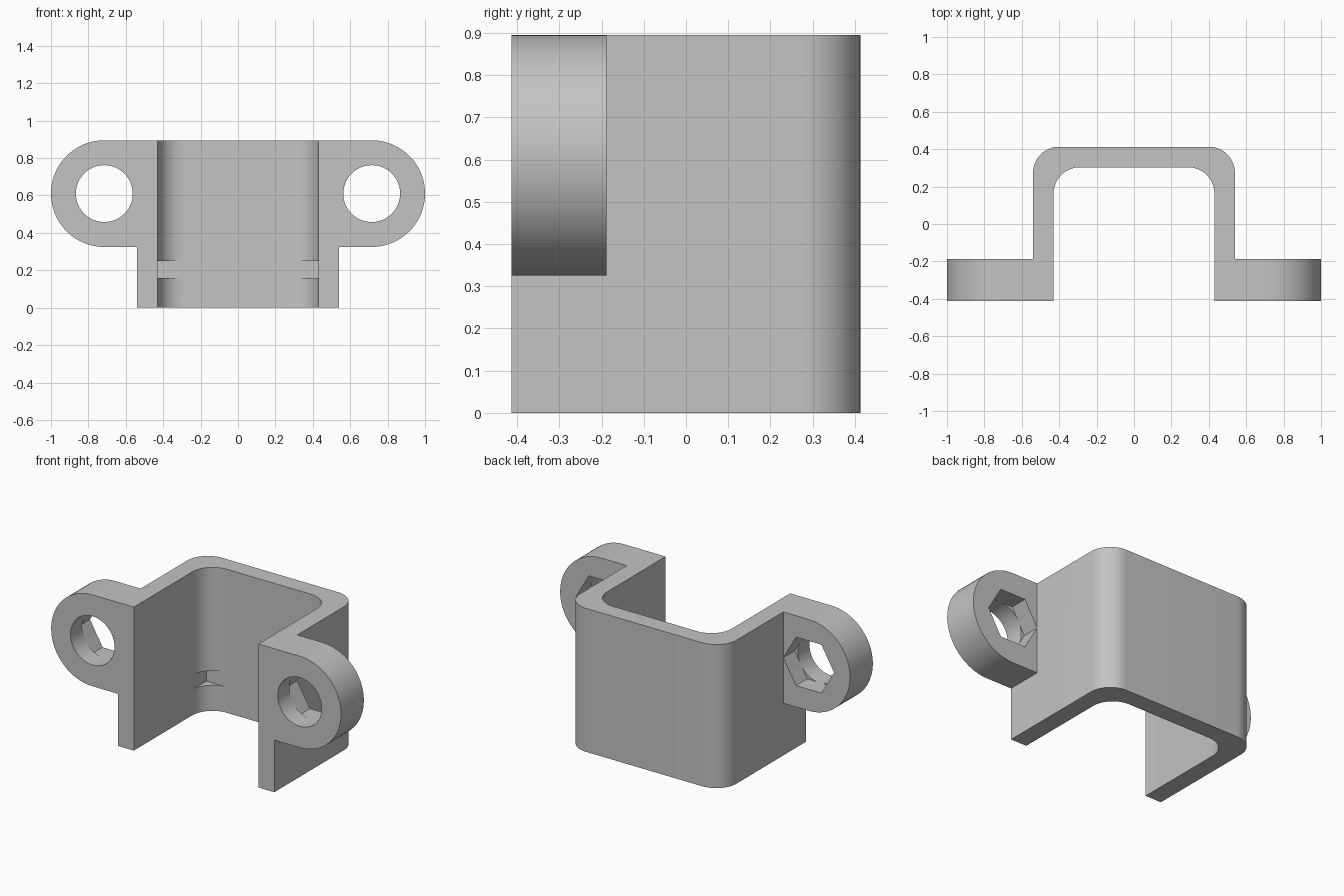
import bpy, bmesh
from math import sin, cos, pi, radians
from mathutils import Vector

if "Cube" in bpy.data.objects:
    bpy.data.objects.remove(bpy.data.objects["Cube"], do_unlink=True)

grey = bpy.data.materials.new("plain_grey")
grey.use_nodes = True
colour = (0.55, 0.55, 0.55, 1)
grey.diffuse_color = colour
grey.node_tree.nodes["Principled BSDF"].inputs["Base Color"].default_value = colour

FRONT, BACK, TOP = -0.413, 0.413, 0.895
OUTER, INNER, WALL_BACK, FILLET = 0.54, 0.43, 0.303, 0.14
EAR_X, EAR_Z, EAR_R, EAR_BACK = 0.715, 0.61, 0.285, -0.188


def arc(cx, cy, r, start, end, steps):
    angles = [radians(start + (end - start) * i / steps) for i in range(steps + 1)]
    return [(cx + r * cos(a), cy + r * sin(a)) for a in angles]


def prism(name, outline, low, high, axis):
    """Extrude a closed 2D outline along z, or along y for an x-z outline."""
    place = (lambda u, v, w: (u, v, w)) if axis == "z" else (lambda u, v, w: (u, w, v))
    bm = bmesh.new()
    face = bm.faces.new([bm.verts.new(place(u, v, low)) for u, v in outline])
    new = bmesh.ops.extrude_face_region(bm, geom=[face])["geom"]
    bmesh.ops.translate(bm, vec=Vector(place(0, 0, high - low)),
                        verts=[g for g in new if isinstance(g, bmesh.types.BMVert)])
    bmesh.ops.recalc_face_normals(bm, faces=bm.faces)
    mesh = bpy.data.meshes.new(name)
    bm.to_mesh(mesh)
    bm.free()
    mesh.materials.append(grey)
    obj = bpy.data.objects.new(name, mesh)
    bpy.context.collection.objects.link(obj)
    return obj


def combine(target, other, operation):
    bpy.context.view_layer.objects.active = target
    mod = target.modifiers.new(operation, "BOOLEAN")
    mod.operation, mod.solver, mod.object = operation, "EXACT", other
    bpy.ops.object.modifier_apply(modifier=mod.name)
    bpy.data.objects.remove(other, do_unlink=True)


# U-shaped channel with rounded corners
def u_half(half_width, back):
    return [(half_width, FRONT)] + arc(half_width - FILLET, back - FILLET, FILLET, 0, 90, 16)


def mirror(points):
    return [(-x, y) for x, y in reversed(points)]


outside, inside = u_half(OUTER, BACK), u_half(INNER, WALL_BACK)
outline = outside + mirror(outside) + list(reversed(inside + mirror(inside)))
bracket = prism("bracket", outline, 0, TOP, "z")

# Mounting ears with a round bolt hole and a hexagonal nut pocket behind
for side in (1, -1):
    cx = side * EAR_X
    ear = [(OUTER - 0.05, EAR_Z - EAR_R)] + arc(EAR_X, EAR_Z, EAR_R, -90, 90, 40)
    ear.append((OUTER - 0.05, EAR_Z + EAR_R))
    combine(bracket, prism("ear", [(side * x, z) for x, z in ear], FRONT, EAR_BACK, "y"), "UNION")
    hole = arc(cx, EAR_Z, 0.152, 0, 360, 48)[:-1]
    combine(bracket, prism("bolt_hole", hole, FRONT - 0.1, EAR_BACK + 0.05, "y"), "DIFFERENCE")
    pocket = arc(cx, EAR_Z, 0.1745, 0, 360, 6)[:-1]
    combine(bracket, prism("nut_pocket", pocket, EAR_BACK - 0.11, EAR_BACK + 0.05, "y"), "DIFFERENCE")

# Square-cornered notches in the inner fillets
w, b = INNER - 0.0005, WALL_BACK - 0.0005
notch = [(-w, 0), (w, 0), (w, b), (-w, b)]
combine(bracket, prism("corner_notch", notch, 0.16, 0.25, "z"), "DIFFERENCE")

bpy.ops.object.select_all(action="DESELECT")
bracket.select_set(True)
bpy.context.view_layer.objects.active = bracket
bpy.ops.object.shade_smooth_by_angle(angle=radians(30))
